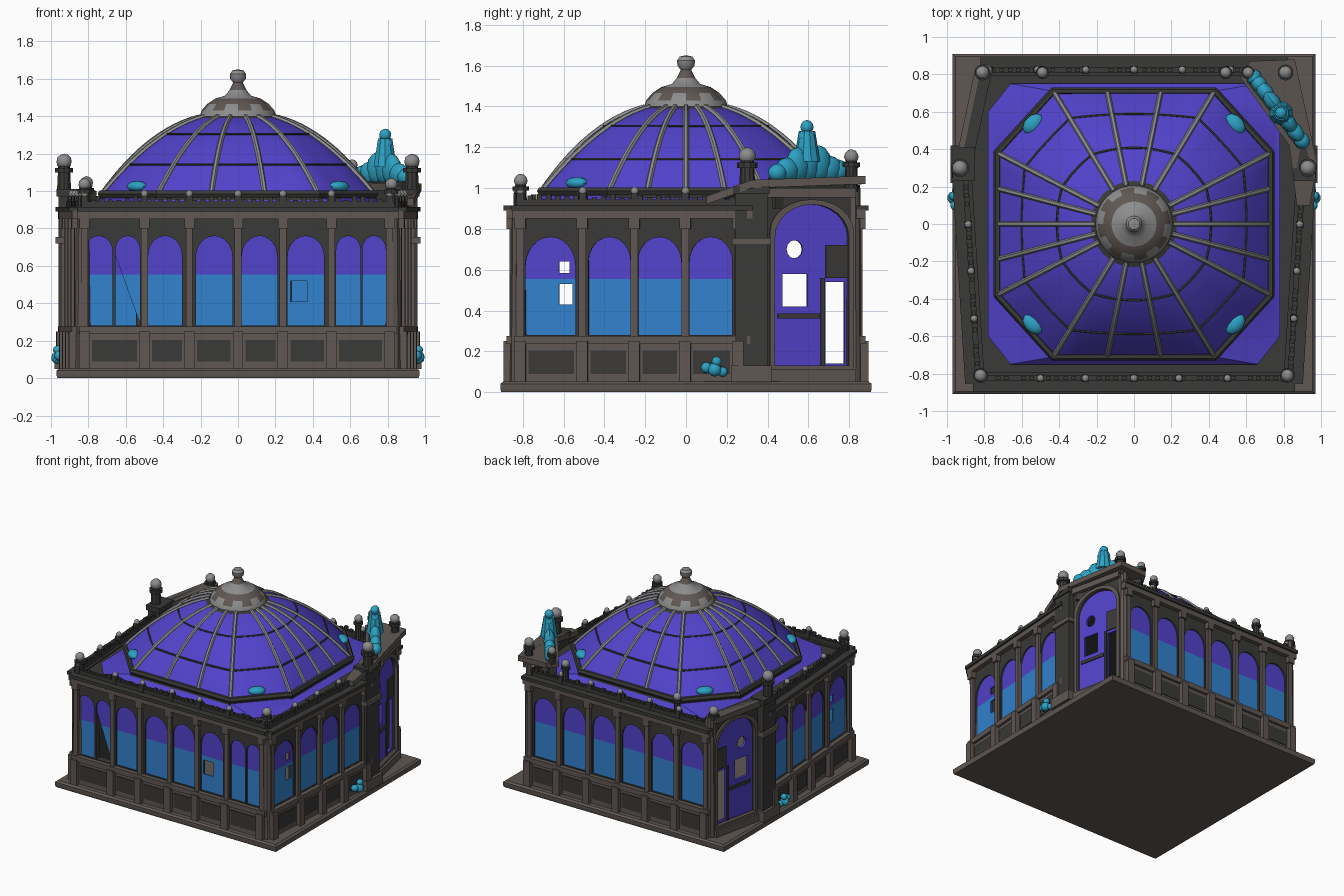
import bpy, bmesh, math, random
from mathutils import Matrix, Vector

if "Cube" in bpy.data.objects:
    bpy.data.objects.remove(bpy.data.objects["Cube"])
random.seed(4)

def mat(name, r, g, b):
    m = bpy.data.materials.new(name)
    m.diffuse_color = (r, g, b, 1)
    m.use_nodes = True
    m.node_tree.nodes["Principled BSDF"].inputs["Base Color"].default_value = m.diffuse_color
    return m

DARK = mat("dark iron", .042, .041, .039)
TAUPE = mat("taupe stone", .115, .095, .086)
GREY = mat("light grey lead", .27, .265, .265)
PURPLE = mat("purple glass", .085, .055, .60)
BLUE = mat("blue glass", .032, .225, .62)
CYAN = mat("cyan bronze", .026, .36, .55)
parts = {}

def part(name, m):
    if name not in parts:
        parts[name] = (bmesh.new(), m)
    return parts[name][0]

def finish(name, mesh, mats, M=Matrix()):
    for m in mats:
        mesh.materials.append(m)
    ob = bpy.data.objects.new(name, mesh)
    ob.matrix_world = M
    bpy.context.collection.objects.link(ob)
    return ob

def box(bm, M, u0, u1, v0, v1, n0, n1):
    c = Matrix.Translation(((u0 + u1) / 2, (v0 + v1) / 2, (n0 + n1) / 2))
    bmesh.ops.create_cube(bm, size=1, matrix=M @ c @ Matrix.Diagonal((abs(u1 - u0), v1 - v0, n1 - n0, 1)))

def cyl(bm, x, y, z0, z1, r0, r1, seg=10):
    bmesh.ops.create_cone(bm, cap_ends=True, segments=seg, radius1=r0, radius2=r1, depth=z1 - z0,
                          matrix=Matrix.Translation((x, y, (z0 + z1) / 2)))

def ball(bm, x, y, z, sx, sy, sz, ang=0):
    bmesh.ops.create_icosphere(bm, subdivisions=2, radius=1, matrix=Matrix.Translation((x, y, z))
                               @ Matrix.Rotation(ang, 4, 'Z') @ Matrix.Diagonal((sx, sy, sz, 1)))

def loft(name, rings, mats, rule=None, cap=False):
    bm = bmesh.new()
    vs = [[bm.verts.new(p) for p in r] for r in rings]
    n = len(rings[0])
    for i in range(len(vs) - 1):
        for j in range(n):
            f = bm.faces.new((vs[i][j], vs[i][(j + 1) % n], vs[i + 1][(j + 1) % n], vs[i + 1][j]))
            f.material_index = rule(i, j) if rule else 0
    if cap:
        bm.faces.new(vs[0][::-1])
        bm.faces.new(vs[-1])
    bmesh.ops.recalc_face_normals(bm, faces=bm.faces)
    me = bpy.data.meshes.new(name)
    bm.to_mesh(me)
    bm.free()
    return finish(name, me, mats)

def curve_mesh(cu):
    ob = bpy.data.objects.new("temp", cu)
    bpy.context.collection.objects.link(ob)
    dg = bpy.context.evaluated_depsgraph_get()
    me = bpy.data.meshes.new_from_object(ob.evaluated_get(dg))
    me.materials.clear()
    bpy.data.objects.remove(ob)
    return me

def tube(name, paths, r, m, cyclic=False):
    cu = bpy.data.curves.new(name, 'CURVE')
    cu.dimensions, cu.bevel_depth, cu.bevel_resolution = '3D', r, 1
    for pts in paths:
        sp = cu.splines.new('POLY')
        sp.points.add(len(pts) - 1)
        for q, p in zip(sp.points, pts):
            q.co = (*p, 1)
        sp.use_cyclic_u = cyclic
    finish(name, curve_mesh(cu), [m])

def sheet(name, mats, M, loops, depth, split=None):
    """Flat filled outline with holes, optionally two colours split at a height."""
    cu = bpy.data.curves.new(name, 'CURVE')
    cu.dimensions, cu.fill_mode, cu.extrude = '2D', 'BOTH', depth / 2
    for l in loops:
        sp = cu.splines.new('POLY')
        sp.points.add(len(l) - 1)
        for q, p in zip(sp.points, l):
            q.co = (p[0], p[1], 0, 1)
        sp.use_cyclic_u = True
    me = curve_mesh(cu)
    bm = bmesh.new()
    bm.from_mesh(me)
    if split:
        bmesh.ops.bisect_plane(bm, geom=bm.verts[:] + bm.edges[:] + bm.faces[:],
                               plane_co=(0, split, 0), plane_no=(0, 1, 0))
    for f in bm.faces:
        f.material_index = int(bool(split) and f.calc_center_median().y < split)
    bm.to_mesh(me)
    bm.free()
    finish(name, me, mats, M)

def rect(a, b, z0, z1):
    return [(a, z0), (b, z0), (b, z1), (a, z1)]

def arch(a, b, z0, z1, g=0):
    a, b, z0, z1 = a - g, b + g, z0 - g, z1 + g
    c, r = (a + b) / 2, (b - a) / 2
    rise = min(r * 1.15, .16)
    return [(a, z0), (b, z0)] + [(c + r * math.cos(t * math.pi / 12), z1 - rise + rise * math.sin(t * math.pi / 12))
                                 for t in range(13)]

def frame(a, b):
    u = (Vector((*b, 0)) - Vector((*a, 0)))
    L = u.length
    u.normalize()
    n = u.cross(Vector((0, 0, 1)))
    M = Matrix(((u.x, 0, n.x, a[0]), (u.y, 0, n.y, a[1]), (0, 1, 0, 0), (0, 0, 0, 1)))
    return M, L

def facade(side, a, b, wins, cols, holes=(), flip=False):
    M, L = frame(a, b)
    if flip:
        wins = [(L - q, L - p) for p, q in wins]
        cols = [L - c for c in cols]
        holes = [(L - q, L - p, s, t) for p, q, s, t in holes]
    sheet(side + "_wall", [DARK], M, [rect(0, L, .05, .9)] + [arch(p, q, .28, .76) for p, q in wins], .05)
    panes = [arch(p, q, .28, .76, .008) for p, q in wins] + [rect(*h) for h in holes]
    sheet(side + "_window_glass", [PURPLE, BLUE], M @ Matrix.Translation((0, 0, .008)), panes, .01, .555)
    st = part(side + "_stone_trim", TAUPE)
    box(st, M, -.01, L + .01, .04, .24, 0, .04)
    box(st, M, -.02, L + .02, .235, .275, 0, .06)
    box(st, M, -.03, L + .03, .85, .895, 0, .06)
    dk = part(side + "_parapet", DARK)
    box(dk, M, -.03, L + .03, .89, .915, -.03, .075)
    box(dk, M, 0, L, .9, .945, -.01, .02)
    for k in range(int(L / .045)):
        box(dk, M, k * .045, k * .045 + .025, .94, random.uniform(.95, .975), -.005, .015)
    pn = part(side + "_plinth_panels", DARK)
    edge = sorted(cols)
    for p, q in zip(edge, edge[1:]):
        box(pn, M, p + .04, q - .04, .09, .205, .04, .046)
    lt = part(side + "_parapet_posts", GREY)
    for c in cols:
        box(st, M, c - .028, c + .028, .05, .25, .03, .075)
        box(st, M, c - .018, c + .018, .27, .86, .01, .045)
        box(st, M, c - .027, c + .027, .80, .86, .01, .06)
        box(dk, M, c - .018, c + .018, .9, .975, -.015, .025)
        p = M @ Vector((c, .985, .005))
        ball(lt, *p, .02, .02, .022)

# Outline of the building, with slanted rear corners
FR, SR, BR = (.83, -.82), (.9, .3), (.79, .82)
FL, SL, BL = (-.83, -.82), (-.9, .3), (-.79, .82)
fw = [(-.83, -.67), (-.655, -.525), (-.48, -.3), (-.225, -.03), (.02, .21), (.265, .46), (.525, .655), (.665, .79)]
facade("front", FL, FR, [(max(p + .83, .01), q + .83) for p, q in fw],
       [c + .83 for c in (-.82, -.5, -.26, 0, .24, .5, .81)], [(1.11, 1.2, .41, .52)])
sw = [(.035, .28), (.345, .55), (.585, .8), (.84, 1.05)]
sc = [.01, .315, .57, .82, 1.08]
sh = [(.2, .265, .43, .53), (.2, .25, .585, .64)]
facade("right", FR, SR, sw, sc, sh)
facade("left", SL, FL, sw, sc, sh, True)
bc = [.79 + .258 * (i - 3) for i in range(7)]
facade("back", BR, BL, [(c + .03, c + .228) for c in bc[:-1]], bc)

# Arched rear doorways with pierced purple screens
def doorway(side, a, b, flip):
    M, L = frame(a, b)
    f = (lambda l: [(L - u, z) for u, z in l]) if flip else (lambda l: l)
    outer = f(arch(.13, .5, .13, .92))
    sheet(side + "_doorway_wall", [DARK], M, [rect(0, L, .05, 1.0), outer], .06)
    ring = [(.235 + .04 * math.cos(t * math.pi / 6), .70 + .045 * math.sin(t * math.pi / 6)) for t in range(12)]
    sheet(side + "_doorway_screen", [PURPLE], M, [f(arch(.125, .505, .125, .925)), f(ring),
          f(rect(.175, .3, .42, .58)), f(rect(.39, .485, .14, .54))], .02)
    dk = part(side + "_doorway_frame", DARK)
    for u0, u1, z0, z1 in ((.15, .36, .36, .385), (.365, .385, .13, .56), (.39, .5, .56, .72)):
        u0, u1 = (L - u1, L - u0) if flip else (u0, u1)
        box(dk, M, u0, u1, z0, z1, -.012, .018)
    tr = part(side + "_doorway_trim", TAUPE)
    box(tr, M, 0, L, .04, .11, -.05, .06)
    box(tr, M, 0, L, .955, 1.0, -.03, .06)
    sheet(side + "_doorway_arch", [TAUPE], M @ Matrix.Translation((0, 0, .035)),
          [f(arch(.13, .5, .13, .92, .025)), outer], .02)

doorway("right", SR, BR, False)
doorway("left", BL, SL, True)

# Base slab
def slab(x, y, z):
    return [(-x, -y, z), (x, -y, z), (x, y, z), (-x, y, z)]
loft("base_slab", [slab(.965, .905, 0), slab(.97, .91, .015), slab(.97, .91, .04), slab(.955, .895, .052)],
     [TAUPE], cap=True)

# Roof gutter
plan = [FL, FR, SR, BR, BL, SL]
loft("roof_gutter", [[(*p, .88) for p in plan], [(*p, .905) for p in plan]], [DARK], cap=True)

# Piers, corner shafts and bollards
def bollard(bm, gm, x, y, z0, z1, r):
    cyl(bm, x, y, z0, z1 - r, r * .95, r * .75)
    cyl(bm, x, y, z1 - r * 2.4, z1 - r * 1.8, r * 1.2, r * 1.2)
    ball(gm, x, y, z1 - r, r, r, r)

pier, capital = part("side_piers", DARK), part("pier_capitals", TAUPE)
shaft, tops = part("bollard_shafts", DARK), part("bollard_tops", GREY)
corner = part("corner_shafts", TAUPE)
I = Matrix()
for s in (-1, 1):
    x = s * .91
    box(pier, I, x - .05, x + .05, .24, .4, .05, 1.0)
    box(capital, I, x - .065, x + .065, .225, .415, .72, .755)
    box(capital, I, x - .07, x + .07, .22, .42, .05, .13)
    box(pier, I, x - .06, x + .06, .23, .41, .97, 1.01)
    bollard(shaft, tops, s * .93, .3, 1.0, 1.2, .042)
    cyl(corner, s * .83, -.82, .05, .9, .045, .035)
    cyl(corner, s * .79, .82, .05, 1.0, .04, .035)
    bollard(shaft, tops, s * .82, -.81, .9, 1.07, .034)
    bollard(shaft, tops, s * .81, .81, .98, 1.19 if s > 0 else 1.08, .036)
    bollard(shaft, tops, s * .49, .81, .9, 1.1, .03)
bollard(shaft, tops, .61, .81, 1.04, 1.17, .03)

# Canopy over the rear right corner
can = [(.87, .1), (.94, .1), (.98, .32), (.86, .88), (.62, .87), (.57, .78), (.83, .42)]
zc = [.95, .95, 1.03, 1.05, 1.05, 1.04, 1.03]
loft("corner_canopy", [[(p[0], p[1], z - .03) for p, z in zip(can, zc)],
                       [(p[0], p[1], z + .01) for p, z in zip(can, zc)]], [TAUPE], cap=True)
box(part("canopy_support", DARK), frame((.9, .42), (.6, .81))[0], 0, .49, .9, 1.05, -.03, .03)

# Sculpture group on the canopy
st = part("roof_sculpture", CYAN)
a0, a1 = Vector((.91, .43)), Vector((.63, .8))
ang = math.atan2(a1.y - a0.y, a1.x - a0.x)
for t, h, w in ((.05, .05, .05), (.18, .08, .07), (.32, .13, .07), (.45, .16, .07), (.6, .14, .07),
                (.74, .09, .07), (.86, .07, .06), (.96, .06, .045)):
    p = a0.lerp(a1, t)
    ball(st, p.x, p.y, 1.05 + h / 2, w, .042, h / 2 + .02, ang)
m = a0.lerp(a1, .44)
cyl(st, m.x, m.y, 1.13, 1.28, .065, .04)
ball(st, m.x, m.y, 1.25, .05, .035, .035, ang)
ball(st, m.x, m.y, 1.3, .033, .033, .034)

# Small side sculptures beside the plinth
for s in (-1, 1):
    sd = part("side_sculpture_" + ("right" if s > 0 else "left"), CYAN)
    for dx, y, z, r in ((.965, .14, .11, .034), (.955, .1, .12, .028), (.95, .18, .1, .025), (.965, .15, .15, .025)):
        ball(sd, s * dx, y, z, r, r, r)

# Dome: octagonal at the eaves, round at the crown
OCT = [(.73, -.38), (.73, .38), (.43, .71), (-.43, .71), (-.73, .38), (-.73, -.38), (-.43, -.71), (.43, -.71)]
def eaves(m):
    out = []
    for i, n in enumerate([4, 1, 3, 1] * 2):
        a, b = Vector(OCT[i]), Vector(OCT[(i + 1) % 8])
        out += [a.lerp(b, k / (n * m)) for k in range(n * m)]
    return out
def dome_point(b, s, lift=0):
    w = (1 - s) / .72
    r = s * (b.length * (1 - w) + .74 * w)
    d = b.normalized() * (r + lift)
    return (d.x, d.y, 1.42 - .44 * s ** 2.3 + lift)
steps = [1 - .06 * k for k in range(13)]
loft("dome_glass", [[dome_point(b, s) for b in eaves(3)] for s in steps], [PURPLE])
tube("dome_ribs", [[dome_point(b, s, .001) for s in steps] for b in eaves(1)], .014, GREY)
tube("dome_purlins", [[dome_point(b, s) for b in eaves(3)] for s in (.82, .56)], .007, DARK, True)
tube("dome_eaves_ring", [[(*p, .985) for p in OCT]], .022, DARK, True)
loft("dome_drum", [[(p[0] * k, p[1] * k, z) for p in OCT] for k, z in ((1.02, .93), (1.01, .985))], [DARK])
SK = [(.78, -.6), (.78, .6), (.66, .75), (-.66, .75), (-.78, .6), (-.78, -.6), (-.66, -.75), (.66, -.75)]
loft("roof_skirt", [[(*p, .92) for p in SK], [(p[0], p[1], .965) for p in OCT]], [PURPLE])
patch = part("dome_corner_medallions", CYAN)
for sx in (-1, 1):
    for sy in (-1, 1):
        ball(patch, sx * .54, sy * .535, 1.025, .045, .065, .03, math.atan2(sy, sx))

# Crown and finial
def ring(r, z, n=32):
    return [(r * math.cos(2 * math.pi * k / n), r * math.sin(2 * math.pi * k / n), z) for k in range(n)]
prof = [(.2, 1.35), (.23, 1.365), (.23, 1.39), (.205, 1.40), (.195, 1.43), (.165, 1.465), (.12, 1.495), (.07, 1.51),
        (.045, 1.54), (.03, 1.57), (.026, 1.58), (.042, 1.6), (.044, 1.625), (.03, 1.645), (.004, 1.65)]
loft("crown_and_finial", [ring(*p) for p in prof], [GREY, TAUPE, DARK],
     lambda i, j: 2 if i < 3 else 1 if i == 5 or (i == 4 and j % 4 < 2) or i in (8, 9) else 0, True)

# Turn collected parts into objects and smooth the soft edges
for name, (bm, m) in parts.items():
    me = bpy.data.meshes.new(name)
    bm.to_mesh(me)
    bm.free()
    finish(name, me, [m])
for ob in bpy.context.scene.objects:
    ob.select_set(True)
    bpy.context.view_layer.objects.active = ob
bpy.ops.object.shade_smooth_by_angle(angle=math.radians(35))
